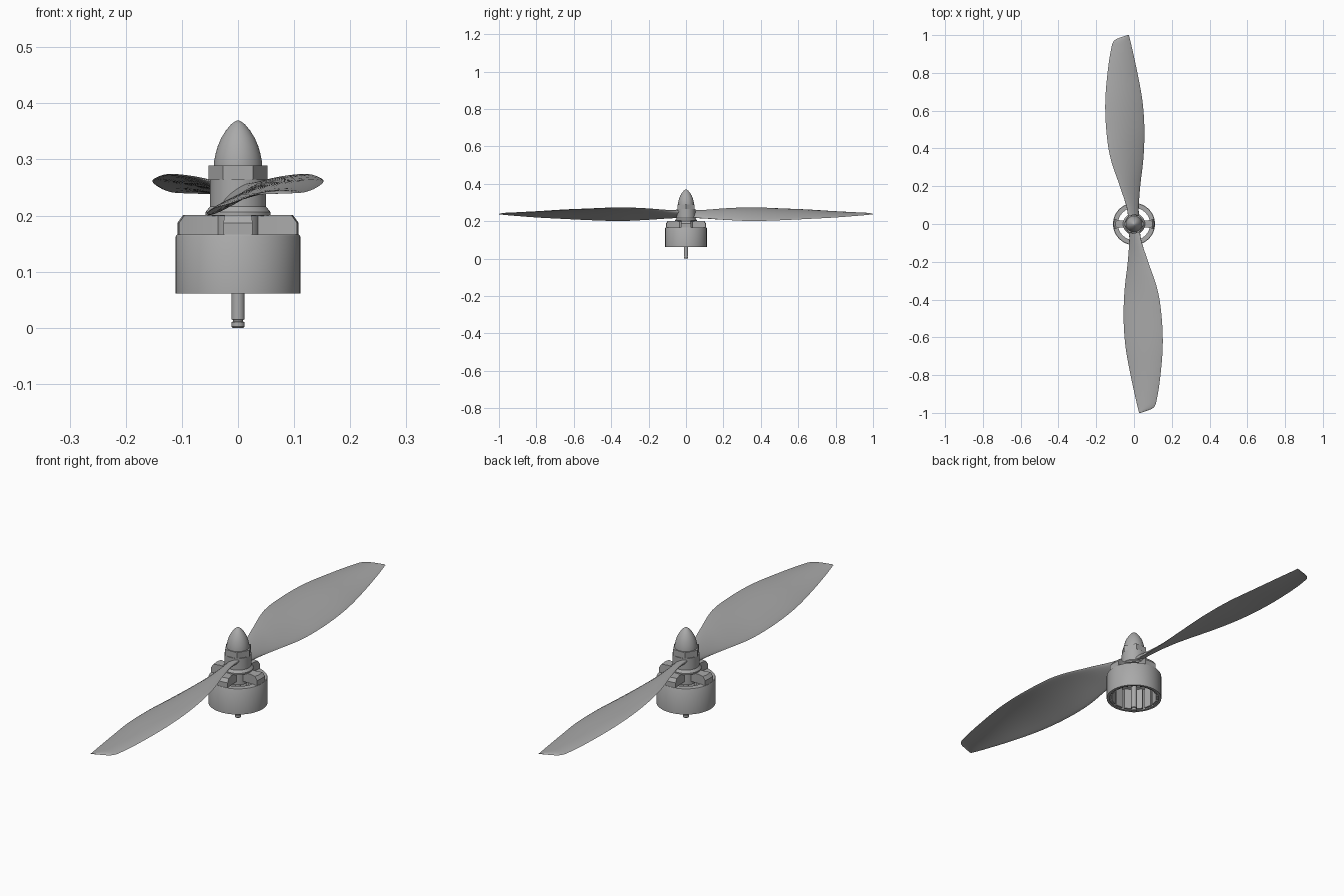
import bpy, bmesh, math
from mathutils import Matrix, Vector

cube = bpy.data.objects.get("Cube")
if cube:
    bpy.data.objects.remove(cube, do_unlink=True)

grey = bpy.data.materials.new("plain grey")
grey.use_nodes = True
grey.diffuse_color = (0.4, 0.4, 0.4, 1)
grey.node_tree.nodes["Principled BSDF"].inputs["Base Color"].default_value = (0.4, 0.4, 0.4, 1)


def finish(bm, name, angle=35):
    bmesh.ops.recalc_face_normals(bm, faces=bm.faces)
    mesh = bpy.data.meshes.new(name)
    bm.to_mesh(mesh)
    bm.free()
    mesh.materials.append(grey)
    ob = bpy.data.objects.new(name, mesh)
    bpy.context.scene.collection.objects.link(ob)
    bpy.ops.object.select_all(action='DESELECT')
    ob.select_set(True)
    bpy.context.view_layer.objects.active = ob
    bpy.ops.object.shade_smooth_by_angle(angle=math.radians(angle))
    return ob


def lathe(name, profile, n=64, closed=False, angle=35):
    """Spin (radius, height) points around z; closed joins last to first."""
    bm = bmesh.new()
    pts = profile + profile[:1] if closed else profile
    vs = [bm.verts.new((r, 0, z)) for r, z in pts]
    edges = [bm.edges.new(p) for p in zip(vs, vs[1:])]
    bmesh.ops.spin(bm, geom=vs + edges, cent=(0, 0, 0), axis=(0, 0, 1),
                   angle=math.tau, steps=n, use_merge=True)
    bmesh.ops.remove_doubles(bm, verts=bm.verts, dist=1e-5)
    return finish(bm, name, angle)


def loft(bm, rings):
    """Join rings of points into a closed solid."""
    rows = [[bm.verts.new(p) for p in ring] for ring in rings]
    n = len(rows[0])
    for a, b in zip(rows, rows[1:]):
        for i in range(n):
            j = (i + 1) % n
            bm.faces.new((a[i], a[j], b[j], b[i]))
    bm.faces.new(rows[0])
    bm.faces.new(rows[-1])


# Shaft with a clip groove near its lower end
lathe("shaft", [(0, 0), (.01, 0), (.012, .002), (.012, .01), (.009, .011), (.009, .014),
                (.012, .015), (.012, .28), (0, .28)], 24)

# Motor bell: hollow ring
lathe("bell_ring", [(.111, .061), (.111, .163), (.109, .166), (.085, .166), (.085, .16),
                    (.1, .155), (.1, .061)], closed=True)

# Magnets around the inside of the bell
bm = bmesh.new()
for k in range(14):
    m = (Matrix.Rotation(math.tau * (k + .5) / 14, 4, 'Z') @ Matrix.Translation((.096, 0, .11))
         @ Matrix.Diagonal((.01, .033, .09, 1)))
    bmesh.ops.create_cube(bm, size=1, matrix=m)
finish(bm, "magnets")

# Four chamfered spokes that flare towards the rim
bm = bmesh.new()
for k in range(4):
    turn = Matrix.Rotation(math.tau * k / 4, 4, 'Z')
    rings = []
    for r, w, top in ((.02, .018, .201), (.07, .018, .201), (.098, .024, .201), (.108, .026, .187)):
        bow = .003 if r > .09 else 0
        rings.append([turn @ Vector(p) for p in (
            (r - bow, -w, .163), (r, 0, .163), (r - bow, w, .163),
            (r - bow, w, top), (r, 0, top), (r - bow, -w, top))])
    loft(bm, rings)
finish(bm, "bell_spokes")
lathe("bell_hub", [(0, .15), (.04, .15), (.04, .201), (0, .201)], 48)

# Propeller seat and hub
lathe("propeller_seat", [(0, .198), (.058, .2), (.058, .206), (.05, .216), (0, .216)], 48)
lathe("propeller_hub", [(0, .21), (.046, .21), (.05, .214), (.05, .264), (0, .264)], 48)

# Hexagonal nut and pointed spinner
lathe("nut", [(0, .264), (.053, .264), (.053, .289), (0, .289)], 6, angle=20)
lathe("spinner", [(0, .288), (.043, .288), (.0425, .297), (.04, .31), (.036, .324), (.03, .338),
                  (.022, .351), (.012, .363), (.005, .368), (0, .37)], 48)

# Blade stations: distance, low edge x, high edge x, low edge z, high edge z, thickness
STATIONS = [
    (.00, -.03, .03, .225, .252, .03),
    (.08, -.025, .037, .218, .256, .022),
    (.20, -.033, .075, .208, .267, .014),
    (.35, -.05, .125, .201, .273, .011),
    (.50, -.055, .147, .205, .267, .010),
    (.65, -.045, .152, .212, .260, .008),
    (.80, -.018, .140, .220, .250, .006),
    (.93, .01, .120, .230, .242, .004),
    (.975, .021, .100, .234, .240, .003),
    (1.0, .027, .036, .237, .238, .002)]


def station(t):
    """Smoothly interpolate the station list at index t."""
    i = min(int(t), len(STATIONS) - 2)
    f = t - i
    p = [Vector(STATIONS[max(0, min(len(STATIONS) - 1, i + d))]) for d in (-1, 0, 1, 2)]
    s0 = (p[2] - p[0]) / max(p[2][0] - p[0][0], 1e-6)
    s1 = (p[3] - p[1]) / max(p[3][0] - p[1][0], 1e-6)
    h = p[2][0] - p[1][0]
    v = (p[1] * (2 * f**3 - 3 * f**2 + 1) + s0 * h * (f**3 - 2 * f**2 + f)
         + p[2] * (3 * f**2 - 2 * f**3) + s1 * h * (f**3 - f**2))
    v[0] = p[1][0] + h * f
    return v


def blade(name, turn):
    bm = bmesh.new()
    rings, half, sub = [], 12, 5
    for k in range((len(STATIONS) - 1) * sub + 1):
        r, x0, x1, z0, z1, thick = station(k / sub)
        ring = []
        for i in range(2 * half):
            a = math.tau * i / (2 * half)
            u = .5 - .5 * math.cos(a)
            camber = .07 * (x1 - x0) * 4 * u * (1 - u) * min(1, r * 4)
            z = z0 + (z1 - z0) * u + camber + math.sin(a) * thick / 2
            ring.append(turn @ Vector((x0 + (x1 - x0) * u, -r, z)))
        rings.append(ring)
    loft(bm, rings)
    finish(bm, name, 50)


blade("front_blade", Matrix.Identity(4))
blade("back_blade", Matrix.Rotation(math.pi, 4, 'Z'))
